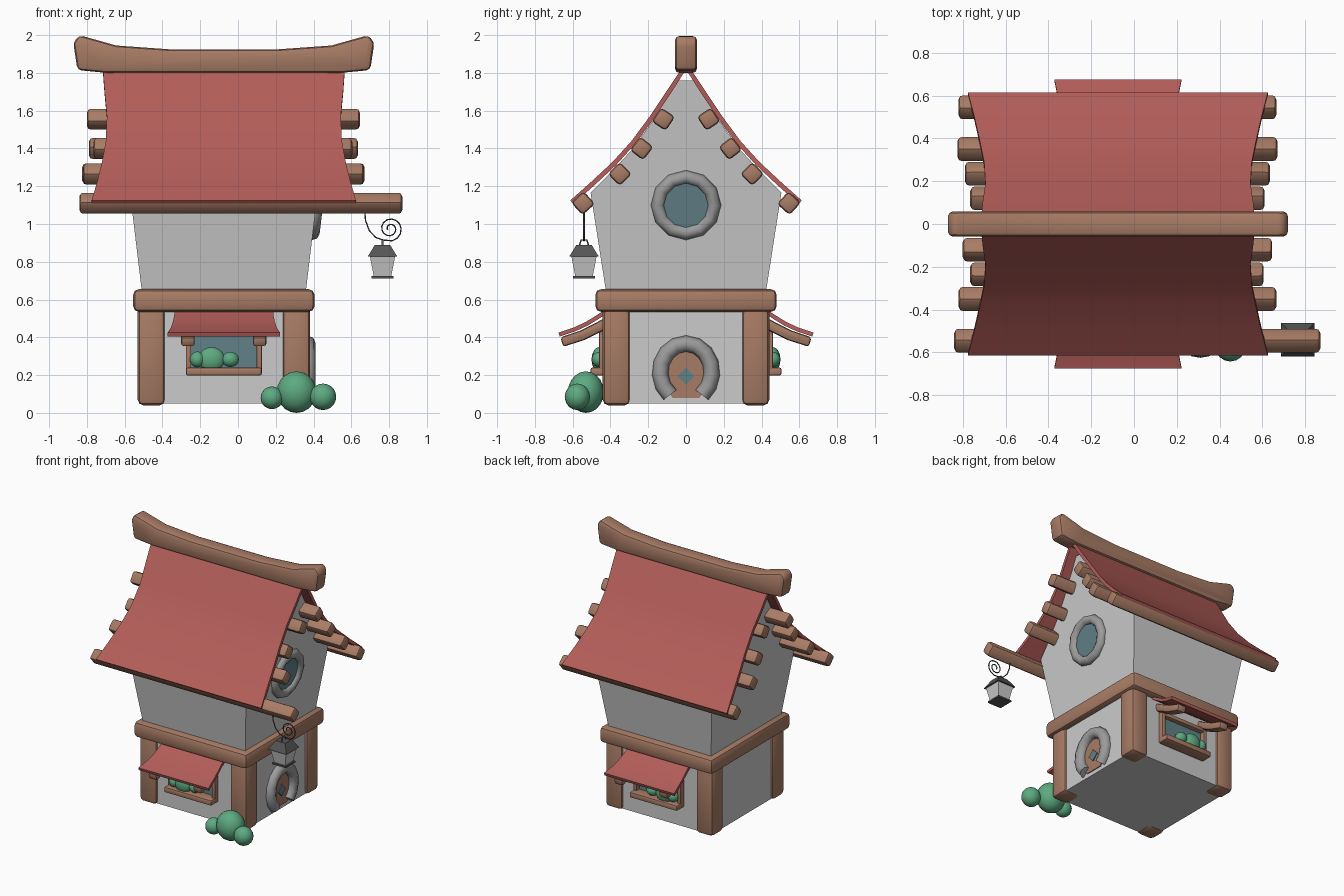
import bpy, bmesh, math
from mathutils import Vector

if "Cube" in bpy.data.objects:
    bpy.data.objects.remove(bpy.data.objects["Cube"])

CX = -0.075  # house centre line


def material(name, r, g, b):
    m = bpy.data.materials.new(name)
    m.use_nodes = True
    m.diffuse_color = (r, g, b, 1)
    m.node_tree.nodes["Principled BSDF"].inputs["Base Color"].default_value = (r, g, b, 1)
    return m


plaster = material("pale plaster", 0.6, 0.6, 0.6)
red = material("red roofing", 0.45, 0.11, 0.1)
wood = material("brown wood", 0.39, 0.2, 0.13)
stone = material("grey stone", 0.33, 0.33, 0.33)
glass = material("teal glass", 0.12, 0.22, 0.25)
leaf = material("green leaves", 0.11, 0.4, 0.22)
iron = material("dark iron", 0.09, 0.09, 0.09)


def finish(obj, name, mat, angle=35):
    """Name, colour, apply modifiers and shade the object."""
    obj.name = name
    bpy.ops.object.select_all(action="DESELECT")
    bpy.context.view_layer.objects.active = obj
    obj.select_set(True)
    bpy.ops.object.convert(target="MESH")
    obj = bpy.context.object
    obj.data.materials.clear()
    obj.data.materials.append(mat)
    bpy.ops.object.shade_smooth_by_angle(angle=math.radians(angle))
    return obj


def new_object(name, bm):
    bmesh.ops.recalc_face_normals(bm, faces=bm.faces[:])
    me = bpy.data.meshes.new(name)
    bm.to_mesh(me)
    bm.free()
    obj = bpy.data.objects.new(name, me)
    bpy.context.collection.objects.link(obj)
    return obj


def add_bevel(obj, width):
    if width:
        mod = obj.modifiers.new("Bevel", "BEVEL")
        mod.width, mod.segments = width, 2
        mod.limit_method = "ANGLE"


def prism(name, profile, a, b, mat, axis="x", bevel=0):
    """Extrude a (y, z) profile along x, or an (x, z) profile along y."""
    bm = bmesh.new()
    ends = []
    for t in (a, b):
        ends.append([bm.verts.new((t, u, z) if axis == "x" else (u, t, z)) for u, z in profile])
    for ring in ends:
        bm.faces.new(ring)
    n = len(profile)
    for i in range(n):
        j = (i + 1) % n
        bm.faces.new((ends[0][i], ends[0][j], ends[1][j], ends[1][i]))
    obj = new_object(name, bm)
    add_bevel(obj, bevel)
    return finish(obj, name, mat)


def beam(name, low, high, mat=wood, bevel=0.025, tilt=0):
    """Rounded box between two corners, optionally turned about x."""
    low, high = Vector(low), Vector(high)
    bm = bmesh.new()
    bmesh.ops.create_cube(bm, size=1)
    bmesh.ops.scale(bm, vec=high - low, verts=bm.verts)
    obj = new_object(name, bm)
    obj.location = (low + high) / 2
    obj.rotation_euler.x = tilt
    add_bevel(obj, bevel)
    return finish(obj, name, mat)


def sheet(name, rows, thickness, mat, columns=8):
    """Curved sheet from rows of (half width, y, z)."""
    bm = bmesh.new()
    grid = [[bm.verts.new((CX + w * (2 * i / columns - 1), y, z)) for i in range(columns + 1)]
            for w, y, z in rows]
    for r0, r1 in zip(grid, grid[1:]):
        for i in range(columns):
            bm.faces.new((r0[i], r0[i + 1], r1[i + 1], r1[i]))
    obj = new_object(name, bm)
    mod = obj.modifiers.new("Solidify", "SOLIDIFY")
    mod.thickness, mod.offset = thickness, 0
    return finish(obj, name, mat)


def tube(name, points, radius, mat, sides=2):
    cu = bpy.data.curves.new(name, "CURVE")
    cu.dimensions = "3D"
    cu.bevel_depth, cu.bevel_resolution = radius, sides
    cu.use_fill_caps = True
    sp = cu.splines.new("POLY")
    sp.points.add(len(points) - 1)
    for p, co in zip(sp.points, points):
        p.co = (*co, 1)
    obj = bpy.data.objects.new(name, cu)
    bpy.context.collection.objects.link(obj)
    return finish(obj, name, mat, 60)


def blob(name, centre, size):
    bpy.ops.mesh.primitive_uv_sphere_add(segments=16, ring_count=10, radius=1, location=centre)
    bpy.context.object.scale = size
    finish(bpy.context.object, name, leaf, 60)


def frustum(name, z0, z1, half0, half1, mat):
    k = math.sqrt(2)
    bpy.ops.mesh.primitive_cone_add(vertices=4, radius1=half0 * k, radius2=half1 * k, depth=z1 - z0,
                                    location=(0.765, -0.54, (z0 + z1) / 2),
                                    rotation=(0, 0, math.pi / 4))
    finish(bpy.context.object, name, mat)


# Walls: straight lower storey, flared upper storey with curved gables
beam("lower_walls", (CX - 0.435, -0.42, 0.05), (CX + 0.435, 0.42, 0.6), plaster, 0)
half = [(0.42, 0.62), (0.505, 1.165), (0.4, 1.27), (0.29, 1.39), (0.18, 1.54), (0.04, 1.76)]
gable = half + [(-y, z) for y, z in reversed(half)]
upper = prism("upper_walls", gable, -1, 1, plaster)
for v in upper.data.vertices:
    v.co.x = CX + v.co.x * (0.435 + 0.12 * (v.co.z - 0.65))

# Timber frame
beam("belt_beam", (-0.555, -0.48, 0.535), (0.405, 0.48, 0.655), bevel=0.03)
for sx in (-1, 1):
    for sy in (-1, 1):
        x, y = CX + sx * 0.383, sy * 0.368
        beam("corner_post", (x - 0.073, y - 0.073, 0.04), (x + 0.073, y + 0.073, 0.6), bevel=0.03)

# Main roof and ridge
slope = [(0.64, 0.015, 1.815), (0.632, 0.09, 1.70), (0.619, 0.18, 1.565), (0.625, 0.28, 1.43),
         (0.645, 0.38, 1.32), (0.67, 0.49, 1.217), (0.7, 0.605, 1.115)]
sheet("main_roof", [(w, -y, z) for w, y, z in reversed(slope)] + slope, 0.025, red)
top = [(0.765, 2.0), (0.57, 1.945), (0.29, 1.925)]
base = [(0.62, 1.8), (0.775, 1.815)]
right_half = [(x, z) for x, z in reversed(top)] + [(0.797, 1.96)] + base[::-1]
ridge = [(CX + x, z) for x, z in right_half] + [(CX - x, z) for x, z in reversed(right_half)]
prism("ridge_beam", ridge, -0.058, 0.058, wood, "y", 0.022)

# Purlins below the roof: y, z, slope, left end, right end
for y, z, a, x0, x1 in ((0.12, 1.555, 56, -0.765, 0.61), (-0.12, 1.555, 56, -0.8, 0.645),
                        (0.235, 1.4, 52, -0.79, 0.635), (-0.235, 1.4, 52, -0.765, 0.605),
                        (0.35, 1.265, 45, -0.825, 0.67), (-0.35, 1.265, 45, -0.82, 0.665),
                        (0.545, 1.11, 42, -0.82, 0.665), (-0.545, 1.11, 42, -0.84, 0.87)):
    tilt = math.radians(-a if y > 0 else a)
    beam("purlin", (x0, y - 0.045, z - 0.045), (x1, y + 0.045, z + 0.045), tilt=tilt, bevel=0.02)

# Awning, rafters, window and planter on both long sides
canopy = [(0.262, 0.42, 0.54), (0.262, 0.46, 0.512), (0.27, 0.525, 0.472),
          (0.28, 0.59, 0.442), (0.297, 0.672, 0.415)]
rafter = [(0.4, 0.52), (0.48, 0.475), (0.56, 0.435), (0.665, 0.4), (0.65, 0.35), (0.54, 0.385), (0.4, 0.455)]
pane = [(-0.26, 0.22), (0.11, 0.22), (0.11, 0.43), (-0.26, 0.43)]
for s, side in ((-1, "front"), (1, "back")):
    sheet(side + "_awning", [(w, s * y, z) for w, y, z in canopy], 0.022, red)
    for x in (CX - 0.19, CX + 0.19):
        prism(side + "_rafter", [(s * y, z) for y, z in rafter], x - 0.036, x + 0.036, wood, bevel=0.014)
    prism(side + "_window_pane", pane, s * 0.41, s * 0.425, glass, "y")
    for x in (-0.262, 0.112):
        beam(side + "_window_jamb", (x - 0.014, s * 0.43 - 0.03, 0.21), (x + 0.014, s * 0.43 + 0.03, 0.44), bevel=0.006)
    beam(side + "_window_head", (-0.276, s * 0.43 - 0.03, 0.41), (0.126, s * 0.43 + 0.03, 0.44), bevel=0.006)
    beam(side + "_window_sill", (-0.276, s * 0.455 - 0.05, 0.198), (0.126, s * 0.455 + 0.05, 0.24), bevel=0.01)
    for x, r, h in ((-0.14, 0.07, 0.065), (-0.215, 0.04, 0.042), (-0.04, 0.045, 0.04)):
        blob(side + "_planter_bush", (x, s * 0.46, 0.283), (r, 0.04, h))

# Round gable window, leaning with the wall
lean = math.atan(0.12)
wx = CX + 0.435 + 0.12 * 0.45
bpy.ops.mesh.primitive_torus_add(major_segments=12, minor_segments=8, major_radius=0.15, minor_radius=0.036,
                                 location=(wx, 0, 1.1), rotation=(0, math.pi / 2 + lean, 0))
finish(bpy.context.object, "round_window_ring", stone, 50)
bpy.ops.mesh.primitive_cylinder_add(vertices=24, radius=0.13, depth=0.018, location=(wx, 0, 1.1),
                                    rotation=(0, math.pi / 2 + lean, 0))
finish(bpy.context.object, "round_window_pane", glass)

# Arched door with stone surround
arch = [math.radians(-52 + 284 * i / 12) for i in range(13)]
tube("door_surround", [(0.368, 0.137 * math.cos(a), 0.215 + 0.152 * math.sin(a)) for a in arch], 0.043, stone)
panel = [(0.115 * math.cos(a), max(0.045, 0.19 + 0.14 * math.sin(a))) for a in arch]
prism("door", panel, 0.35, 0.367, wood)
r = 0.045
prism("door_diamond_pane", [(r, 0.195), (0, 0.195 + r), (-r, 0.195), (0, 0.195 - r)], 0.36, 0.374, glass)

# Hanging lantern
hook = [(0.67, 1.08), (0.675, 1.02), (0.695, 0.965), (0.73, 0.928), (0.77, 0.915)]
for i in range(25):  # spiral scroll
    a = math.radians(-80 + 27 * i)
    d = 0.065 * (1 - i / 30)
    hook.append((0.805 + d * math.cos(a), 0.975 + d * math.sin(a)))
tube("lantern_hook", [(x, -0.54, z) for x, z in hook], 0.004, iron, 1)
tube("lantern_loop", [(0.765, -0.565, 0.885), (0.765, -0.555, 0.915), (0.765, -0.525, 0.915),
                      (0.765, -0.515, 0.885)], 0.005, iron, 1)
frustum("lantern_roof", 0.828, 0.89, 0.078, 0.04, iron)
frustum("lantern_body", 0.722, 0.83, 0.046, 0.067, plaster)
frustum("lantern_base", 0.712, 0.724, 0.058, 0.058, iron)

# Corner bush
blob("bush_middle", (0.31, -0.53, 0.11), (0.105, 0.095, 0.11))
blob("bush_left", (0.45, -0.575, 0.085), (0.07, 0.067, 0.07))
blob("bush_right", (0.18, -0.55, 0.08), (0.06, 0.06, 0.06))
